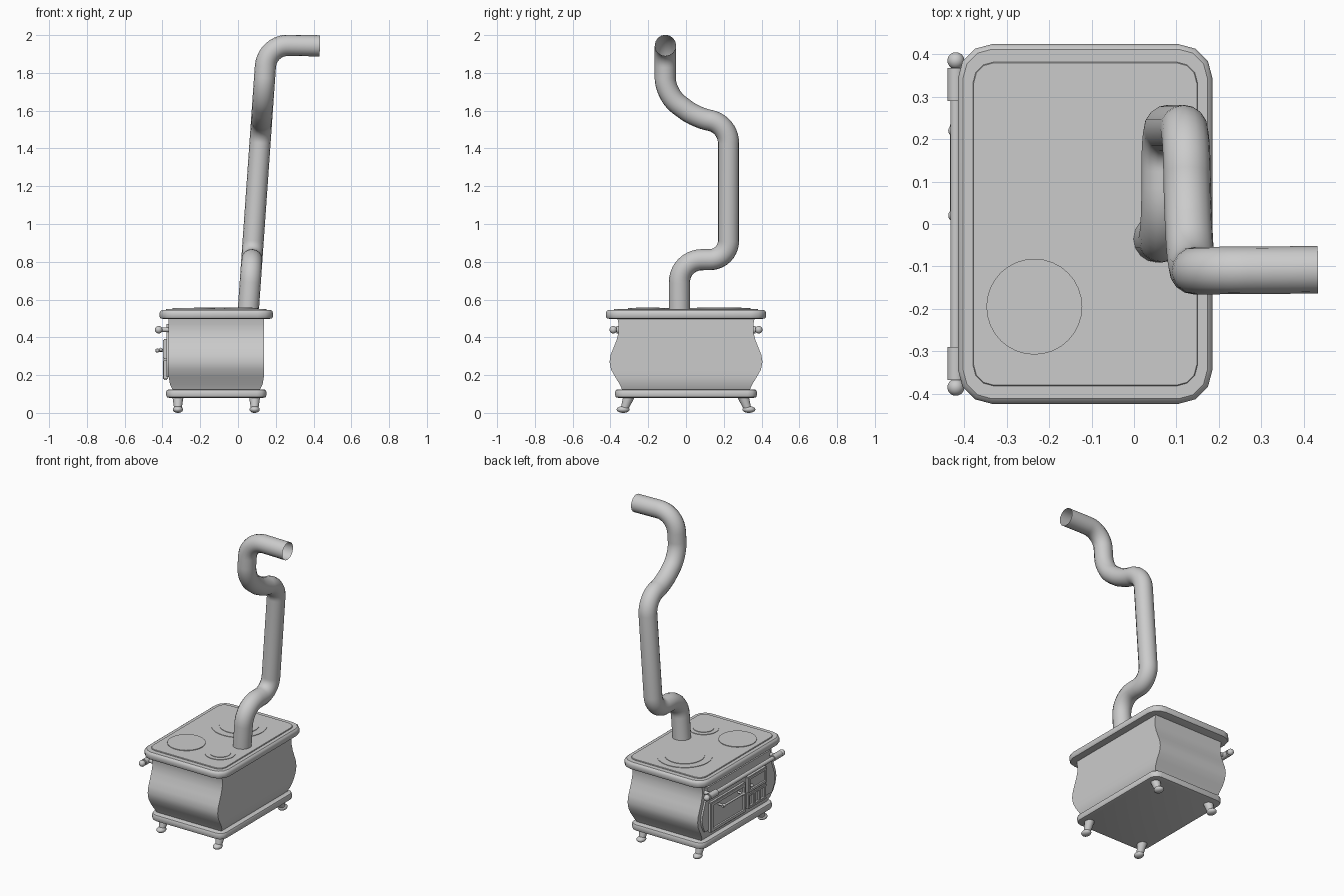
import bpy, bmesh, math
from mathutils import Vector

if "Cube" in bpy.data.objects:
    bpy.data.objects.remove(bpy.data.objects["Cube"])

CX = -0.115  # stove body centre in x


def make(name, bm, smooth=35):
    bmesh.ops.recalc_face_normals(bm, faces=bm.faces)
    me = bpy.data.meshes.new(name)
    bm.to_mesh(me)
    bm.free()
    ob = bpy.data.objects.new(name, me)
    bpy.context.collection.objects.link(ob)
    bpy.ops.object.select_all(action='DESELECT')
    ob.select_set(True)
    bpy.context.view_layer.objects.active = ob
    bpy.ops.object.shade_smooth_by_angle(angle=math.radians(smooth))
    return ob


def loft(name, rings, smooth=35):
    bm = bmesh.new()
    rows = [[bm.verts.new(p) for p in r] for r in rings]
    n = len(rows[0])
    for a, b in zip(rows, rows[1:]):
        for i in range(n):
            bm.faces.new((a[i], a[(i + 1) % n], b[(i + 1) % n], b[i]))
    bm.faces.new(rows[0])
    bm.faces.new(rows[-1])
    return make(name, bm, smooth)


def slab(name, hx, hy, r, profile, seg=3):
    """Rounded rectangle lofted through (inset, z) pairs."""
    rings = []
    for inset, z in profile:
        ring = []
        rr = max(r - inset, 0.005)
        for k, (sx, sy) in enumerate(((1, 1), (-1, 1), (-1, -1), (1, -1))):
            for i in range(seg + 1):
                a = math.pi / 2 * (k + i / seg)
                ring.append((CX + sx * (hx - inset - rr) + rr * math.cos(a),
                             sy * (hy - inset - rr) + rr * math.sin(a), z))
        rings.append(ring)
    return loft(name, rings)


def tube(name, p, q, r1, r2=None, n=20):
    p, q = Vector(p), Vector(q)
    rot = (q - p).to_track_quat('Z', 'Y')
    circle = [Vector((math.cos(2 * math.pi * i / n), math.sin(2 * math.pi * i / n), 0)) for i in range(n)]
    return loft(name, [[c + rot @ (v * r) for v in circle]
                       for c, r in ((p, r1), (q, r1 if r2 is None else r2))])


def ball(name, c, radii):
    bm = bmesh.new()
    bmesh.ops.create_uvsphere(bm, u_segments=20, v_segments=12, radius=1)
    bmesh.ops.scale(bm, vec=radii, verts=bm.verts)
    bmesh.ops.translate(bm, vec=c, verts=bm.verts)
    return make(name, bm, 60)


def block(name, lo, hi, bevel=0.003, inset=None):
    bm = bmesh.new()
    lo, hi = Vector(lo), Vector(hi)
    bmesh.ops.create_cube(bm, size=1)
    bmesh.ops.scale(bm, vec=hi - lo, verts=bm.verts)
    bmesh.ops.translate(bm, vec=(lo + hi) / 2, verts=bm.verts)
    bmesh.ops.bevel(bm, geom=bm.edges[:], offset=bevel, segments=2, affect='EDGES')
    if inset:  # recessed panel on the outward (-x) face
        bm.normal_update()
        face = min(bm.faces, key=lambda f: f.calc_center_median().x)
        bmesh.ops.inset_region(bm, faces=[face], thickness=inset)
        bmesh.ops.inset_region(bm, faces=[face], thickness=0.003, depth=-0.008)
    return make(name, bm)


# bulging body
prof = [(.115, .335), (.15, .350), (.19, .375), (.23, .397), (.27, .405), (.31, .398),
        (.35, .382), (.39, .366), (.43, .356), (.47, .357), (.51, .365)]


def rect(x0, x1, y, z):
    return [(x0, -y, z), (x1, -y, z), (x1, y, z), (x0, y, z)]


def half_x(z):
    return .252 - max(0, .19 - z) ** 2 * 4.5


loft("body", [rect(CX - half_x(z), CX + half_x(z), y, z) for z, y in prof])
loft("door_backing", [rect(-.379, -.36, y - .03, z) for z, y in prof[2:-1]])

# base plate, cooktop and raised centre
slab("base_plate", .265, .375, .05, [(.015, .08), (.004, .083), (0, .092), (0, .112), (.004, .121), (.015, .125)])
slab("cooktop", .300, .424, .08, [(.018, .498), (.005, .501), (0, .509), (0, .530), (.004, .539), (.012, .545)])
slab("cooktop_panel", .265, .382, .05, [(0, .544), (0, .549), (.002, .551)])

# hot plates
for i, (x, y, r, h) in enumerate([(-.115, .177, .165, .554), (-.115, .177, .118, .557),
                                  (-.235, -.195, .113, .555), (.015, -.203, .090, .554),
                                  (.015, -.203, .062, .557)]):
    tube(f"hot_plate_{i}", (x, y, .545), (x, y, h), r, n=32)

# legs with rounded feet
for sx in (-1, 1):
    for sy in (-1, 1):
        x = CX + sx * .203
        tube("leg", (x, sy * .302, .09), (x, sy * .328, .015), .03, .019)
        ball("foot", (x, sy * .333, .018), (.027, .034, .018))

# towel rail along the door side
tube("rail", (-.42, -.33, .44), (-.42, .33, .44), .013)
for sy in (-1, 1):
    tube("rail_end", (-.42, sy * .29, .44), (-.42, sy * .368, .44), .02)
    ball("rail_knob", (-.42, sy * .385, .44), (.02, .02, .02))
    tube("rail_bracket", (-.42, sy * .33, .44), (-.35, sy * .33, .44), .012)

# oven door with handle
block("oven_door", (-.398, -.05, .175), (-.37, .31, .37), .005, inset=.025)
tube("oven_handle", (-.427, .01, .33), (-.427, .235, .33), .007)
for y in (.02, .22):
    tube("oven_handle_post", (-.427, y, .33), (-.375, y, .33), .007)
    ball("oven_handle_knob", (-.427, y, .33), (.011, .013, .011))

# fire door and ash grille
block("fire_door", (-.398, -.27, .285), (-.37, -.075, .39), .005, inset=.02)
ball("fire_door_knob", (-.408, -.095, .335), (.01, .01, .01))
for z in (.18, .262):
    block("grille_rail", (-.395, -.265, z), (-.37, -.08, z + .016))
for i in range(4):
    y = -.265 + i * .0563
    block("grille_bar", (-.394, y, .185), (-.37, y + .016, .27))


# flue pipe: straight runs joined by smooth elbows
def lean(y, z):
    return Vector((.055 + (z - .55) * .07, y, z))


corners = [(lean(-.035, .54), 0), (lean(-.035, .81), .12), (lean(.225, .812), .10),
           (lean(.225, 1.53), .10), (lean(.055, 1.562), .07), (lean(-.11, 1.685), .09),
           (Vector((.153, -.11, 1.948)), .115), (Vector((.433, -.108, 1.943)), 0)]
path = []
for i, (p, t) in enumerate(corners):
    if t == 0:
        path.append(p)
        continue
    a = p + (corners[i - 1][0] - p).normalized() * t
    b = p + (corners[i + 1][0] - p).normalized() * t
    for k in range(11):
        s = k / 10
        w = 1 + 2 * s * (1 - s) * (.74 - 1)  # rational weight for near-circular bends
        path.append((a * (1 - s) ** 2 + p * (2 * s * (1 - s) * .74) + b * s * s) / w)
cu = bpy.data.curves.new("flue_pipe", 'CURVE')
cu.dimensions = '3D'
cu.bevel_depth = .056
cu.bevel_resolution = 6
cu.use_fill_caps = False
sp = cu.splines.new('POLY')
sp.points.add(len(path) - 1)
for pt, co in zip(sp.points, path):
    pt.co = (*co, 1)
pipe = bpy.data.objects.new("flue_pipe", cu)
bpy.context.collection.objects.link(pipe)
bpy.ops.object.select_all(action='DESELECT')
pipe.select_set(True)
bpy.context.view_layer.objects.active = pipe
bpy.ops.object.convert(target='MESH')
bpy.ops.object.shade_smooth()
